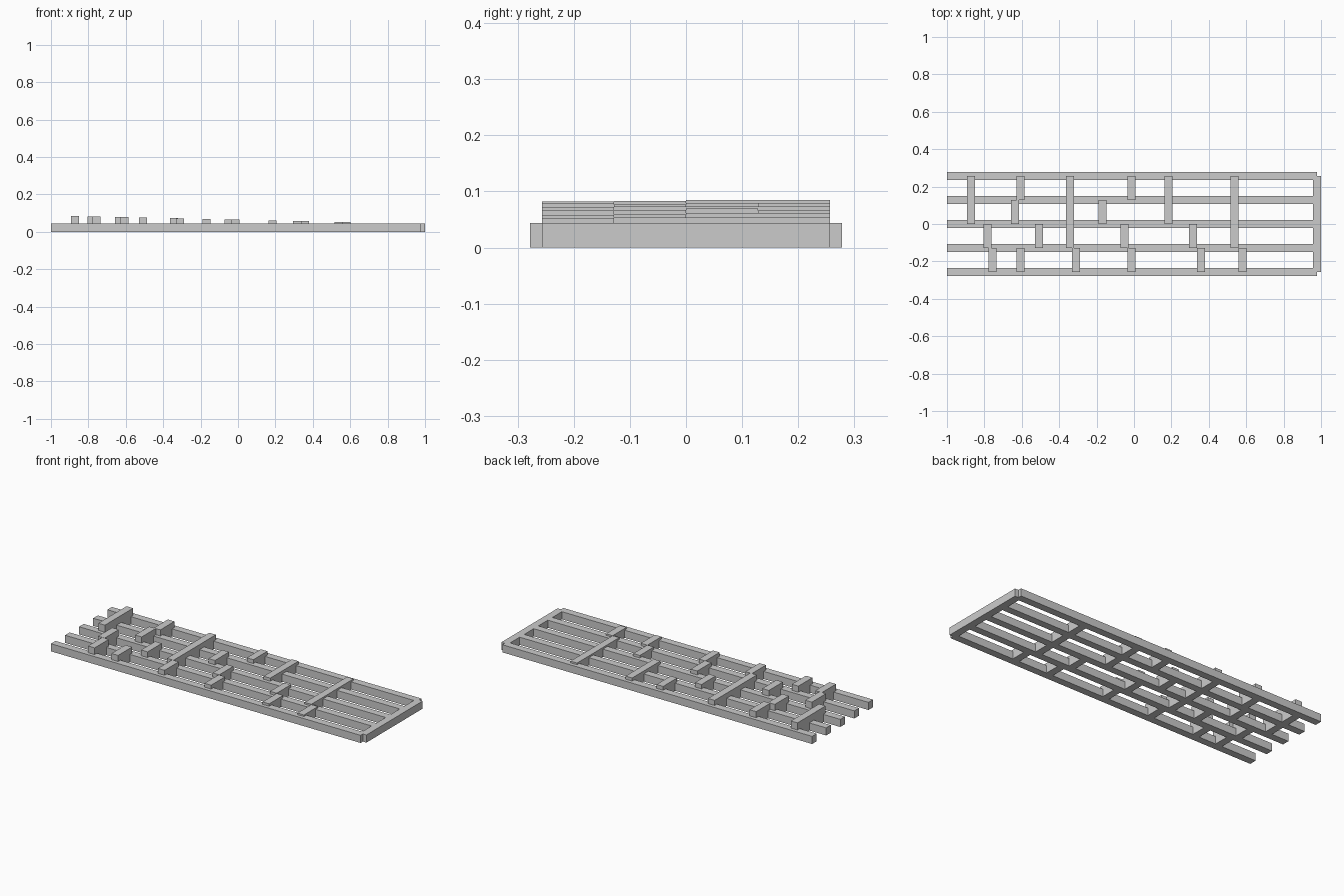
import bpy

cube = bpy.data.objects.get("Cube")
if cube:
    bpy.data.objects.remove(cube, do_unlink=True)

# One plain grey for the whole rack
grey = bpy.data.materials.new("plain_grey")
grey.use_nodes = True
colour = (0.6, 0.6, 0.6, 1.0)
grey.diffuse_color = colour
grey.node_tree.nodes["Principled BSDF"].inputs["Base Color"].default_value = colour

PITCH = 0.1285      # spacing between rails
WIDTH = 0.042       # thickness of every strip
RAIL_TOP = 0.044
END_X = 0.978


def box(name, x0, x1, y0, y1, top):
    bpy.ops.mesh.primitive_cube_add(
        size=1, location=((x0 + x1) / 2, (y0 + y1) / 2, top / 2))
    ob = bpy.context.object
    ob.name = name
    ob.scale = (x1 - x0, y1 - y0, top)
    bpy.ops.object.transform_apply(location=False, rotation=False, scale=True)
    ob.data.materials.append(grey)


def crossbar(name, x, first, last, top):
    """Bar centred on x, spanning from one rail centre line to another."""
    box(name, x - WIDTH / 2, x + WIDTH / 2, first * PITCH, last * PITCH, top)


# Five long rails
for i in range(-2, 3):
    box(f"rail_{i + 3}", -1, END_X, i * PITCH - WIDTH / 2, i * PITCH + WIDTH / 2, RAIL_TOP)

# Closing bar at one end
crossbar("end_bar", 1 - WIDTH / 2, -2, 2, RAIL_TOP)

# Crossbars grouped by the rails they join
spans = {
    (-2, -1): (-0.757, -0.607, -0.31, -0.013, 0.358, 0.58),
    (-1, 0): (-0.783, -0.508, -0.051, 0.316),
    (0, 1): (-0.636, -0.168),
    (1, 2): (-0.607, -0.013),
    (0, 2): (-0.871, 0.185),
    (-1, 2): (-0.342, 0.537),
}
for (first, last), places in spans.items():
    for x in places:
        # Bars get steadily taller away from the closed end
        crossbar("crossbar", x, first, last, RAIL_TOP + 0.0222 * (END_X - x))
